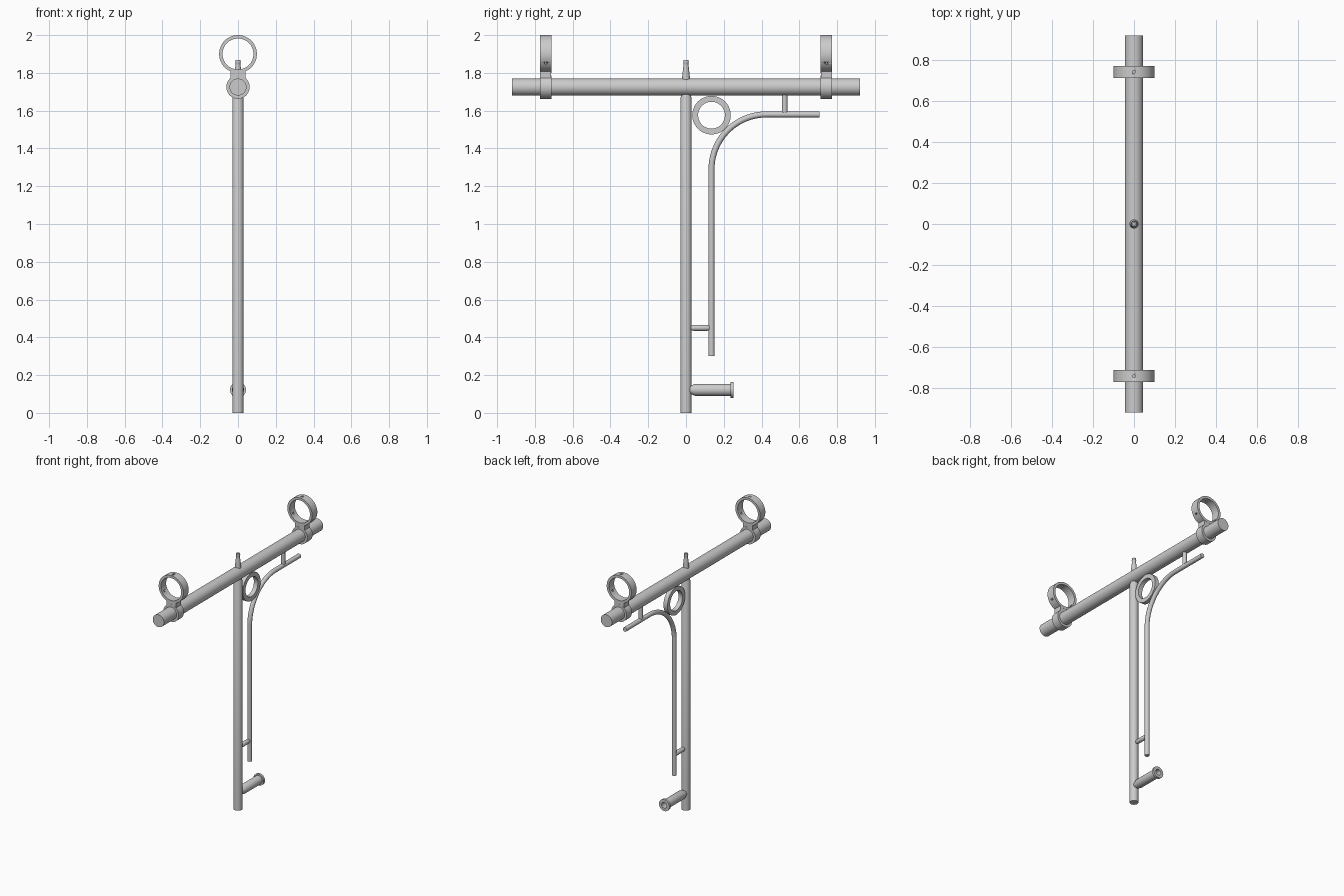
import bpy, bmesh
from math import pi, sin, cos, radians
from mathutils import Matrix, Vector

default = bpy.data.objects.get("Cube")
if default:
    bpy.data.objects.remove(default, do_unlink=True)

AXES = {
    "x": Matrix.Rotation(pi / 2, 4, "Y"),
    "y": Matrix.Rotation(-pi / 2, 4, "X"),
    "z": Matrix.Identity(4),
}


def finish(name, bm):
    """Turn a bmesh into a smooth-shaded object with crisp edges."""
    bmesh.ops.remove_doubles(bm, verts=bm.verts, dist=1e-5)
    bmesh.ops.recalc_face_normals(bm, faces=bm.faces)
    mesh = bpy.data.meshes.new(name)
    bm.to_mesh(mesh)
    bm.free()
    obj = bpy.data.objects.new(name, mesh)
    bpy.context.collection.objects.link(obj)
    bpy.ops.object.select_all(action="DESELECT")
    obj.select_set(True)
    bpy.context.view_layer.objects.active = obj
    bpy.ops.object.shade_smooth_by_angle(angle=radians(35))
    return obj


def lathe(name, profile, axis="z", centre=(0, 0, 0), closed=False, steps=40):
    """Spin (radius, distance) points around an axis."""
    bm = bmesh.new()
    verts = [bm.verts.new((r, 0, d)) for r, d in profile]
    pairs = list(zip(verts, verts[1:]))
    if closed:
        pairs.append((verts[-1], verts[0]))
    edges = [bm.edges.new(p) for p in pairs]
    bmesh.ops.spin(bm, geom=verts + edges, cent=(0, 0, 0), axis=(0, 0, 1),
                   angle=2 * pi, steps=steps)
    bmesh.ops.transform(bm, matrix=Matrix.Translation(centre) @ AXES[axis],
                        verts=bm.verts)
    return finish(name, bm)


def rod(name, radius, start, end, axis="z", centre=(0, 0, 0), steps=32):
    profile = [(0, start), (radius, start), (radius, end), (0, end)]
    return lathe(name, profile, axis, centre, steps=steps)


def ring(name, outer, inner, width, axis, centre):
    h = width / 2
    profile = [(inner, -h), (outer, -h), (outer, h), (inner, h)]
    return lathe(name, profile, axis, centre, closed=True, steps=56)


def block(name, size, centre):
    bm = bmesh.new()
    bmesh.ops.create_cube(bm, size=1, matrix=Matrix.Translation(centre)
                          @ Matrix.Diagonal((*size, 1)))
    return finish(name, bm)


def drill(obj, centre, angle):
    """Cut a small radial screw hole through one side of a ring."""
    cutter = rod("hole_cutter", 0.007, 0.06, 0.12, steps=12)
    cutter.matrix_world = Matrix.Translation(centre) @ Matrix.Rotation(angle, 4, "Y")
    cutter.hide_render = True
    mod = obj.modifiers.new("hole", "BOOLEAN")
    mod.operation = "DIFFERENCE"
    mod.solver = "EXACT"
    mod.object = cutter
    bpy.context.view_layer.objects.active = obj
    bpy.ops.object.modifier_apply(modifier=mod.name)
    bpy.data.objects.remove(cutter, do_unlink=True)


def pipe(name, path, radius, steps=20):
    """Sweep a round section along a path lying in the YZ plane."""
    bm = bmesh.new()
    loops = []
    for i, p in enumerate(path):
        t = (path[min(i + 1, len(path) - 1)] - path[max(i - 1, 0)]).normalized()
        side = Vector((1, 0, 0))
        up = t.cross(side)
        angles = [2 * pi * k / steps for k in range(steps)]
        loops.append([bm.verts.new(p + radius * (side * cos(a) + up * sin(a)))
                      for a in angles])
    for a, b in zip(loops, loops[1:]):
        for k in range(steps):
            n = (k + 1) % steps
            bm.faces.new((a[k], a[n], b[n], b[k]))
    bm.faces.new(loops[0])
    bm.faces.new(loops[-1])
    return finish(name, bm)


# Main frame
BAR_Z = 1.725
lathe("upright_post", [(0, 0), (0.029, 0), (0.029, 1.67), (0.019, 1.695), (0, 1.695)])
rod("cross_bar", 0.045, -0.92, 0.92, "y", (0, 0, BAR_Z), steps=48)

# Hollow nipple on top of the bar
lathe("top_nipple", [(0.021, 1.755), (0.021, 1.775), (0.014, 1.835), (0.012, 1.85),
                     (0.015, 1.856), (0.013, 1.868), (0.008, 1.868), (0.008, 1.8),
                     (0, 1.8)], steps=28)

# Ring holders clamped near both ends of the bar
for label, y in (("front", -0.743), ("back", 0.743)):
    ring(label + "_clamp", 0.062, 0.044, 0.06, "y", (0, y, BAR_Z))
    block(label + "_holder_neck", (0.078, 0.058, 0.045), (0, y, 1.793))
    centre = (0, y, 1.9)
    holder = ring(label + "_holder_ring", 0.1, 0.082, 0.06, "y", centre)
    for k in range(3):
        drill(holder, centre, 2 * pi * k / 3)

# Ring nested in the corner
ring("corner_ring", 0.102, 0.071, 0.032, "x", (0, 0.135, 1.576))

# Bent side pipe
PIPE_Y, PIPE_Z, BEND = 0.135, 1.58, 0.29
path = [Vector((0, PIPE_Y, 0.3))]
for k in range(21):
    a = pi / 2 * k / 20
    path.append(Vector((0, PIPE_Y + BEND * (1 - cos(a)), PIPE_Z - BEND * (1 - sin(a)))))
path.append(Vector((0, 0.706, PIPE_Z)))
pipe("side_pipe", path, 0.016)

# Struts holding the pipe
lathe("lower_strut", [(0, 0.022), (0.01, 0.022), (0.016, 0.042), (0.016, 0.112),
                      (0.01, 0.13), (0, 0.13)], "y", (0, 0, 0.45), steps=20)
rod("upper_strut", 0.015, PIPE_Z, 1.7, "z", (0, 0.522, 0), steps=20)

# Flanged spout near the foot
lathe("spout", [(0, 0.02), (0.021, 0.02), (0.032, 0.05), (0.032, 0.236), (0.042, 0.236),
                (0.042, 0.252), (0.021, 0.252), (0.021, 0.17), (0, 0.17)],
      "y", (0, 0, 0.122))
